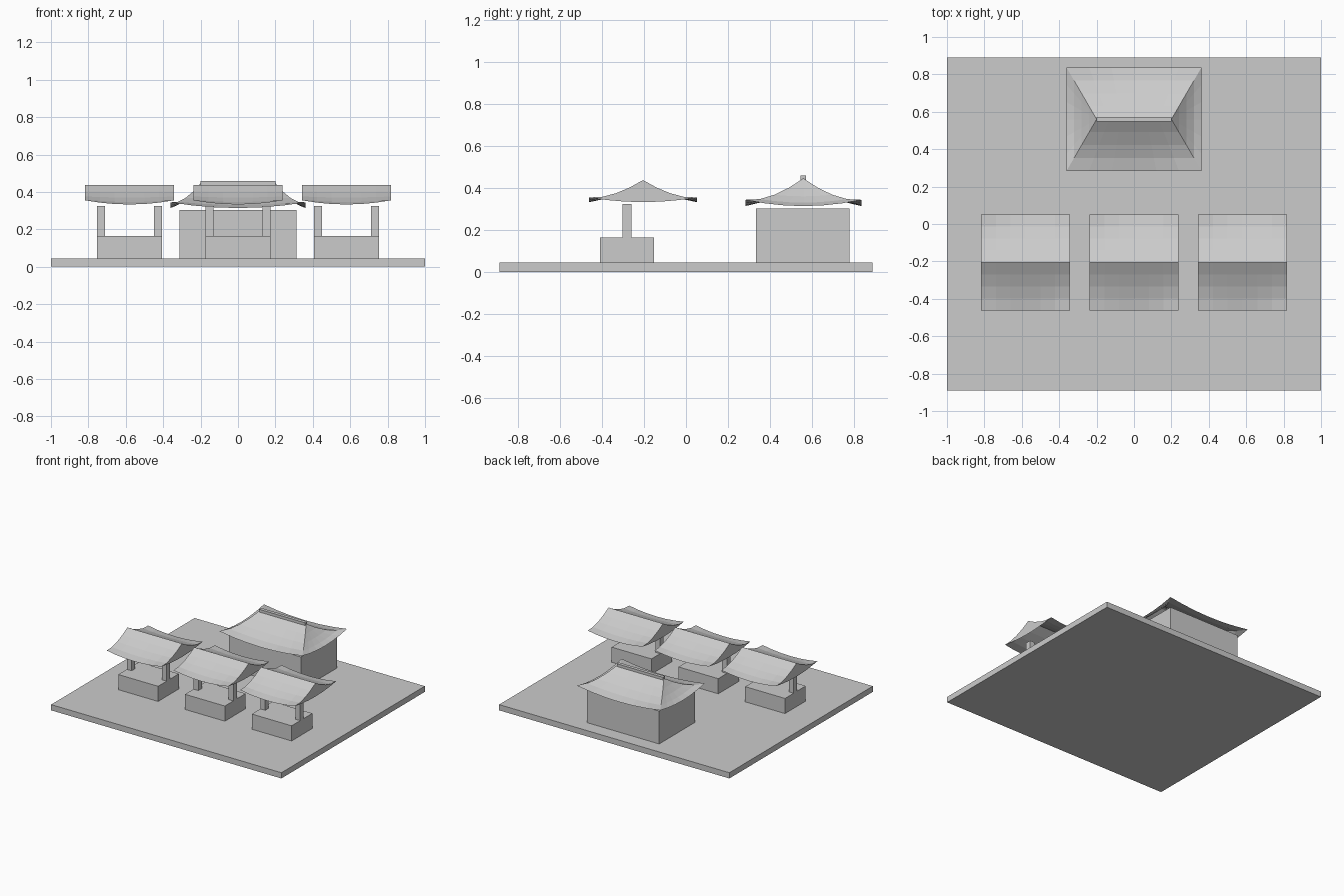
import bpy
import bmesh

cube = bpy.data.objects.get("Cube")
if cube:
    bpy.data.objects.remove(cube, do_unlink=True)

grey = bpy.data.materials.new("plain_grey")
grey.use_nodes = True
COLOUR = (0.6, 0.6, 0.6, 1)
grey.diffuse_color = COLOUR
grey.node_tree.nodes["Principled BSDF"].inputs["Base Color"].default_value = COLOUR


def add_object(name, bm):
    mesh = bpy.data.meshes.new(name)
    bm.to_mesh(mesh)
    bm.free()
    mesh.materials.append(grey)
    obj = bpy.data.objects.new(name, mesh)
    bpy.context.collection.objects.link(obj)
    return obj


def box(name, x, y, z):
    """Box between the (low, high) limits on each axis."""
    bm = bmesh.new()
    bmesh.ops.create_cube(bm, size=1)
    for v in bm.verts:
        for axis, (low, high) in enumerate((x, y, z)):
            v.co[axis] = (low + high) / 2 + v.co[axis] * (high - low)
    return add_object(name, bm)


def curved_roof(name, centre, ridge_half, half_x, half_y, ridge_z, eave_z, lift, rows=4, columns=6):
    """Sagging roof shell with upturned corners; a full-length ridge gives upright gables."""
    bm = bmesh.new()
    for dx, dy in ((0, -1), (1, 0), (0, 1), (-1, 0)):
        grid = []
        for r in range(rows + 1):
            v = r / rows
            reach = ridge_half + (half_x - ridge_half) * v
            row = []
            for c in range(columns + 1):
                u = 2 * c / columns - 1
                drop = (ridge_z - eave_z) * (1 - (1 - v) ** 1.5)
                row.append(bm.verts.new((
                    centre[0] + reach * (dx - dy * u),
                    centre[1] + half_y * v * (dy + dx * u),
                    ridge_z - drop + lift * u * u * v * v)))
            grid.append(row)
        for upper, lower in zip(grid, grid[1:]):
            for c in range(columns):
                bm.faces.new((upper[c], lower[c], lower[c + 1], upper[c + 1]))
    bmesh.ops.remove_doubles(bm, verts=bm.verts, dist=0.0005)
    return add_object(name, bm)


# Ground slab
GROUND = 0.045
box("ground_slab", (-1, 1), (-0.89, 0.89), (0, GROUND))

# Main hall at the back
box("hall_walls", (-0.313, 0.313), (0.333, 0.78), (GROUND, 0.303))
curved_roof("hall_roof", (0, 0.56), 0.2, 0.361, 0.277, 0.446, 0.314, 0.03)
box("hall_ridge_beam", (-0.2, 0.2), (0.547, 0.573), (0.435, 0.459))

# Three small gated pavilions in a row
for label, cx in (("right", -0.58), ("middle", 0), ("left", 0.58)):
    box(label + "_pavilion_base", (cx - 0.173, cx + 0.173), (-0.41, -0.153), (GROUND, 0.164))
    for side, px in (("right", cx - 0.152), ("left", cx + 0.152)):
        box(f"{label}_pavilion_{side}_post", (px - 0.021, px + 0.021),
            (-0.304, -0.26), (GROUND, 0.324))
    curved_roof(label + "_pavilion_roof", (cx, -0.205), 0.237, 0.237, 0.257, 0.438, 0.333, 0.022)
